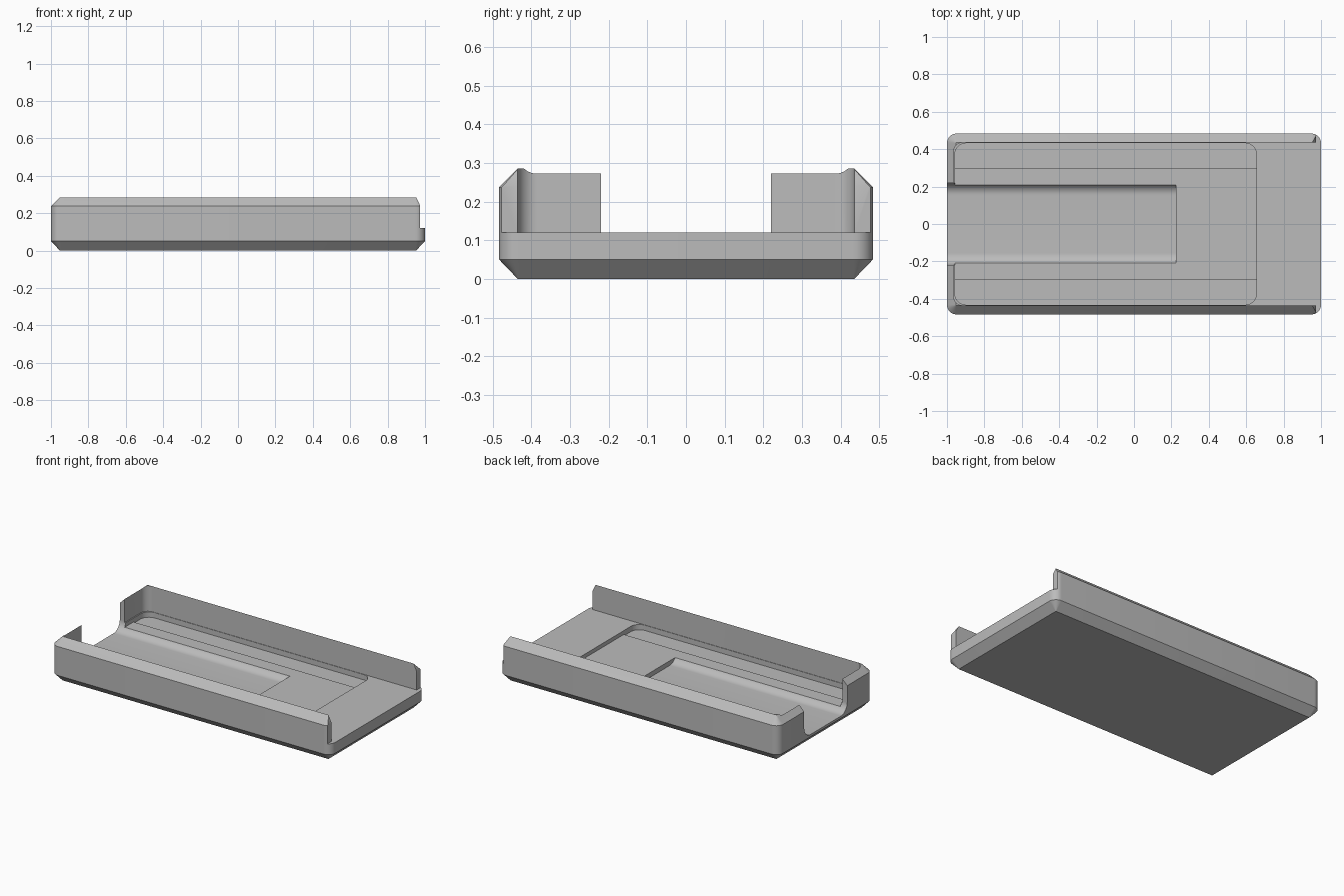
import bpy, bmesh, math

old = bpy.data.objects.get("Cube")
if old:
    bpy.data.objects.remove(old, do_unlink=True)

grey = bpy.data.materials.new("plain_grey")
grey.use_nodes = True
colour = (0.5, 0.5, 0.5, 1)
grey.diffuse_color = colour
grey.node_tree.nodes["Principled BSDF"].inputs["Base Color"].default_value = colour


def loft(name, rings):
    """Skin matching rings of points and cap both ends."""
    bm = bmesh.new()
    loops = [[bm.verts.new(p) for p in ring] for ring in rings]
    n = len(loops[0])
    for a, b in zip(loops, loops[1:]):
        for i in range(n):
            j = (i + 1) % n
            bm.faces.new((a[i], a[j], b[j], b[i]))
    bm.faces.new(loops[0])
    bm.faces.new(loops[-1])
    bmesh.ops.recalc_face_normals(bm, faces=bm.faces)
    mesh = bpy.data.meshes.new(name)
    bm.to_mesh(mesh)
    bm.free()
    mesh.materials.append(grey)
    obj = bpy.data.objects.new(name, mesh)
    bpy.context.collection.objects.link(obj)
    return obj


def rounded_ring(x0, x1, y0, y1, r, z, steps=10):
    """Rounded rectangle at height z."""
    corners = [(x1 - r, y1 - r), (x0 + r, y1 - r), (x0 + r, y0 + r), (x1 - r, y0 + r)]
    return [(cx + r * math.cos(a), cy + r * math.sin(a), z)
            for k, (cx, cy) in enumerate(corners)
            for a in [(k + i / steps) * math.pi / 2 for i in range(steps + 1)]]


def prism(name, x0, x1, y0, y1, z0, z1, r):
    return loft(name, [rounded_ring(x0, x1, y0, y1, r, z) for z in (z0, z1)])


def cut(body, cutter):
    mod = body.modifiers.new("cut", 'BOOLEAN')
    mod.operation = 'DIFFERENCE'
    mod.solver = 'EXACT'
    mod.object = cutter
    bpy.context.view_layer.objects.active = body
    bpy.ops.object.modifier_apply(modifier=mod.name)
    bpy.data.objects.remove(cutter, do_unlink=True)


# Outer block with chamfered bottom and top rims
half_y, edge, height = 0.483, 0.048, 0.285
levels = [(0, edge), (0.05, 0), (height - edge, 0), (height, edge)]
tray = loft("cradle_tray", [
    rounded_ring(-1 + d, 1 - d, -half_y + d, half_y - d, 0.05 - d, z) for z, d in levels])

# Main cavity, open at the +x end
cut(tray, prism("cavity", -0.965, 1.3, -0.435, 0.435, 0.12, 0.5, 0.05))

# Sloped tips of the side walls
tip = [(0.95, 0.29), (0.974, 0.24), (0.974, 0.12), (1.2, 0.12), (1.2, 0.29)]
cut(tray, loft("wall_tips", [[(x, y, z) for x, z in tip] for y in (-0.6, 0.6)]))

# Recessed pocket with slightly deeper side strips
cut(tray, prism("pocket", -0.958, 0.655, -0.432, 0.432, 0.095, 0.2, 0.06))
lane = rounded_ring(-0.958, 0.655, -0.432, 0.432, 0.06, 0)
for side in (-1, 1):
    half = [(x, y if y * side > 0.3 else side * 0.3) for x, y, _ in lane]
    points = [p for i, p in enumerate(half) if p not in half[:i]]
    cut(tray, loft("side_strip", [[(x, y, z) for x, y in points] for z in (0.086, 0.11)]))

# Round-bottomed channel running out through the -x end
r, w, floor = 0.065, 0.22, 0.065
right = [(w - r + r * math.sin(a), floor + r - r * math.cos(a))
         for a in [i / 12 * math.pi / 2 for i in range(13)]] + [(w, 0.5)]
profile = right + [(-y, z) for y, z in reversed(right)]
cut(tray, loft("channel", [[(x, y, z) for y, z in profile] for x in (-1.2, 0.225)]))

# Smooth rounded corners, crisp chamfers
bpy.ops.object.select_all(action='DESELECT')
tray.select_set(True)
bpy.context.view_layer.objects.active = tray
bpy.ops.object.shade_smooth_by_angle(angle=math.radians(30))
